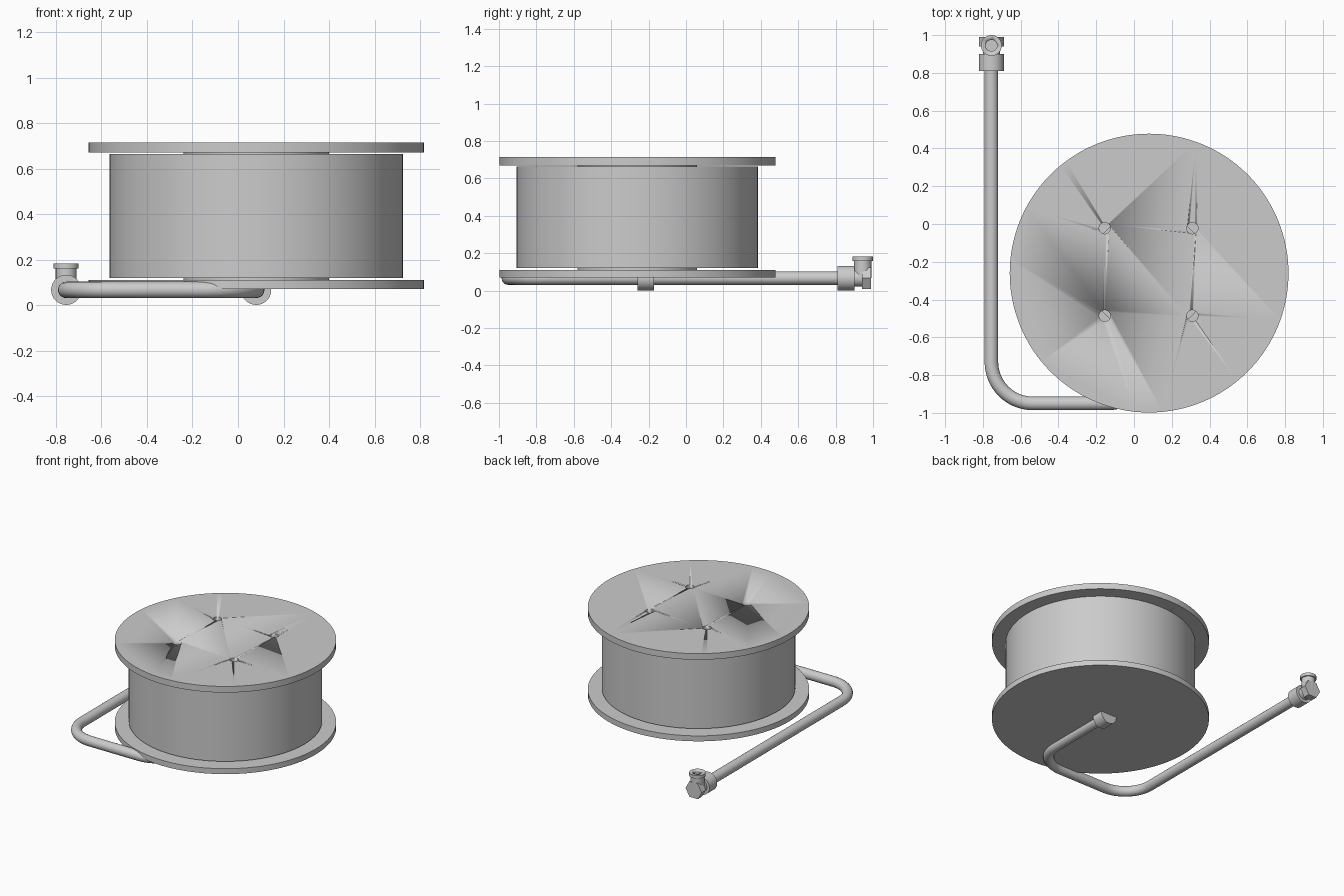
import bpy
from math import pi, sin, cos, radians
from mathutils import Vector

cube = bpy.data.objects.get("Cube")
if cube:
    bpy.data.objects.remove(cube, do_unlink=True)

grey = bpy.data.materials.new("plain grey")
grey.use_nodes = True
colour = (0.6, 0.6, 0.6, 1)
grey.diffuse_color = colour
grey.node_tree.nodes["Principled BSDF"].inputs["Base Color"].default_value = colour

CX, CY = 0.08, -0.26      # reel axis
PX, PZ = -0.755, 0.067    # long pipe run
PIPE_R, BEND = 0.036, 0.22


def finish(obj, name):
    obj.name = name
    obj.data.materials.clear()
    obj.data.materials.append(grey)
    bpy.ops.object.shade_smooth_by_angle(angle=radians(35))
    return obj


def cylinder(name, start, end, radius, sides=64):
    """Closed cylinder running between two points."""
    a, b = Vector(start), Vector(end)
    axis = b - a
    bpy.ops.mesh.primitive_cylinder_add(
        vertices=sides, radius=radius, depth=axis.length, location=(a + b) / 2,
        rotation=axis.to_track_quat('Z', 'Y').to_euler())
    return finish(bpy.context.object, name)


def upright(name, x, y, low, high, radius, sides=64):
    return cylinder(name, (x, y, low), (x, y, high), radius, sides)


def drill(target, x, y, low, high, radius):
    """Cut a vertical hole and discard the cutter."""
    cutter = upright("cutter", x, y, low, high, radius, 32)
    cutter.hide_render = True
    mod = target.modifiers.new("hole", 'BOOLEAN')
    mod.operation, mod.solver, mod.object = 'DIFFERENCE', 'EXACT', cutter
    bpy.context.view_layer.objects.active = target
    bpy.ops.object.modifier_apply(modifier=mod.name)
    bpy.data.objects.remove(cutter, do_unlink=True)


# Reel: two flanges, inner hub and the wide drum
upright("bottom_flange", CX, CY, 0.07, 0.11, 0.738, 128)
upright("hub", CX, CY, 0.1, 0.675, 0.32, 96)
upright("drum", CX, CY, 0.12, 0.665, 0.645, 128)
top = upright("top_flange", CX, CY, 0.67, 0.715, 0.738, 128)
for sx in (-1, 1):
    for sy in (-1, 1):
        drill(top, CX - 0.003 + sx * 0.232, CY + 0.006 + sy * 0.232, 0.6, 0.8, 0.03)

# Pipe: long run, two rounded corners, and a short run under the reel
low_y = -0.95


def corner(cx, start):
    return [(cx + BEND * cos(start + t * pi / 32),
             low_y + BEND + BEND * sin(start + t * pi / 32)) for t in range(17)]


path = ([(PX, 0.83)] + corner(PX + BEND, pi) + corner(CX - BEND, 1.5 * pi)
        + [(CX, CY + 0.02)])
curve = bpy.data.curves.new("pipe", 'CURVE')
curve.dimensions = '3D'
curve.bevel_depth = PIPE_R
curve.bevel_resolution = 8
curve.use_fill_caps = True
spline = curve.splines.new('POLY')
spline.points.add(len(path) - 1)
for point, (x, y) in zip(spline.points, path):
    point.co = (x, y, PZ, 1)
pipe = bpy.data.objects.new("pipe", curve)
bpy.context.collection.objects.link(pipe)
bpy.ops.object.select_all(action='DESELECT')
pipe.select_set(True)
bpy.context.view_layer.objects.active = pipe
bpy.ops.object.convert(target='MESH')
finish(bpy.context.object, "pipe")

# Sockets at both pipe ends
cylinder("centre_socket", (CX, CY, PZ), (CX, CY + 0.09, PZ), 0.066)
cylinder("outer_socket", (PX, 0.81, PZ), (PX, 0.9, PZ), 0.066)

# Elbow fitting: body, hexagonal plug and upright port with a lipped mouth
cylinder("elbow_body", (PX, 0.88, PZ), (PX, 0.96, PZ), 0.045)
plug = cylinder("hex_plug", (PX, 0.94, PZ), (PX, 0.99, PZ), 0.066, 6)
plug.rotation_euler.rotate_axis('Z', pi / 6)
bpy.context.view_layer.update()
corners = [(plug.matrix_world @ v.co).x for v in plug.data.vertices]
if max(corners) - PX < 0.06:      # keep points sideways, flats up and down
    plug.rotation_euler.rotate_axis('Z', pi / 6)
port = upright("port", PX, 0.945, PZ, 0.165, 0.046)
lip = upright("port_lip", PX, 0.945, 0.16, 0.183, 0.055)
for part in (port, lip):
    drill(part, PX, 0.945, 0.12, 0.3, 0.03)
